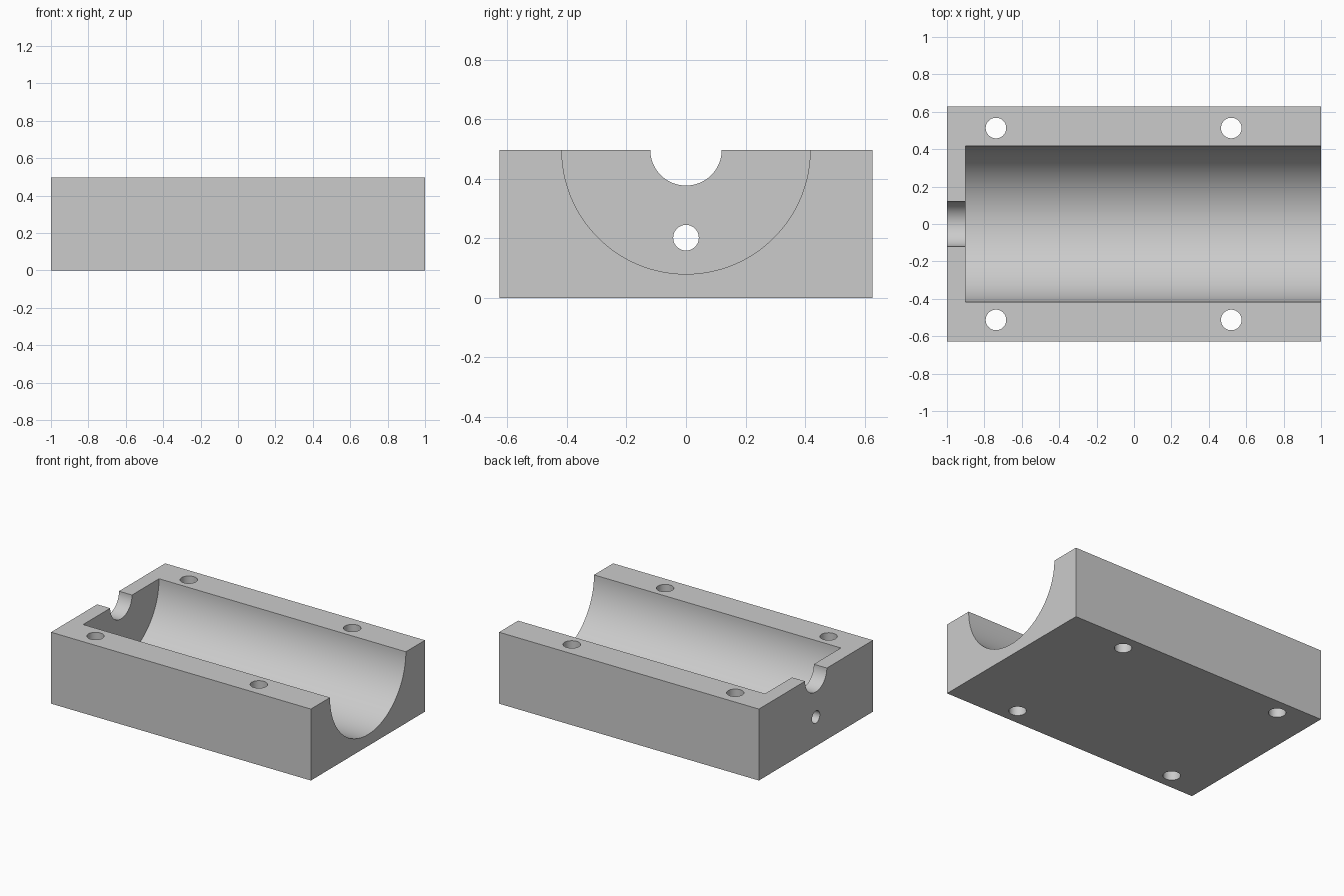
import bpy
import math

if "Cube" in bpy.data.objects:
    bpy.data.objects.remove(bpy.data.objects["Cube"])

H = 0.497          # block height
W = 1.254          # block width
WALL = -0.90       # inner face of the closed end

grey = bpy.data.materials.new("light_grey")
grey.diffuse_color = (0.6, 0.6, 0.6, 1)
grey.use_nodes = True
grey.node_tree.nodes["Principled BSDF"].inputs["Base Color"].default_value = grey.diffuse_color

# Main block
bpy.ops.mesh.primitive_cube_add(size=1, location=(0, 0, H / 2))
block = bpy.context.object
block.name = "bearing_block_half"
block.scale = (2, W, H)
bpy.ops.object.transform_apply(location=True, rotation=False, scale=True)
block.data.materials.append(grey)

cutters = []


def cutter(name, radius, length, loc, along_x, sides):
    """Subtract a round bar from the block."""
    rot = (0, math.pi / 2, 0) if along_x else (0, 0, 0)
    bpy.ops.mesh.primitive_cylinder_add(vertices=sides, radius=radius, depth=length,
                                        location=loc, rotation=rot)
    bar = bpy.context.object
    bar.name = name
    bar.hide_render = True
    bar.data.materials.append(grey)
    mod = block.modifiers.new(name, 'BOOLEAN')
    mod.operation = 'DIFFERENCE'
    mod.solver = 'EXACT'
    mod.object = bar
    cutters.append(bar)


# Large half-round trough, open at the right end
cutter("trough_cutter", 0.417, 2.2, (WALL + 1.1, 0, H), True, 128)
# Half-round shaft notch and small drain hole through the end wall
cutter("shaft_notch_cutter", 0.12, 0.4, (-1, 0, H), True, 64)
cutter("drain_hole_cutter", 0.043, 0.4, (-1, 0, 0.202), True, 48)
# Four vertical bolt holes
for x in (-0.738, 0.52):
    for y in (-0.513, 0.513):
        cutter("bolt_hole_cutter", 0.055, 1.2, (x, y, H / 2), False, 48)

# Apply the cuts and remove the helpers
bpy.ops.object.select_all(action='DESELECT')
block.select_set(True)
bpy.context.view_layer.objects.active = block
for mod in list(block.modifiers):
    bpy.ops.object.modifier_apply(modifier=mod.name)
for bar in cutters:
    bpy.data.objects.remove(bar, do_unlink=True)

bpy.ops.object.shade_smooth_by_angle(angle=math.radians(30))
